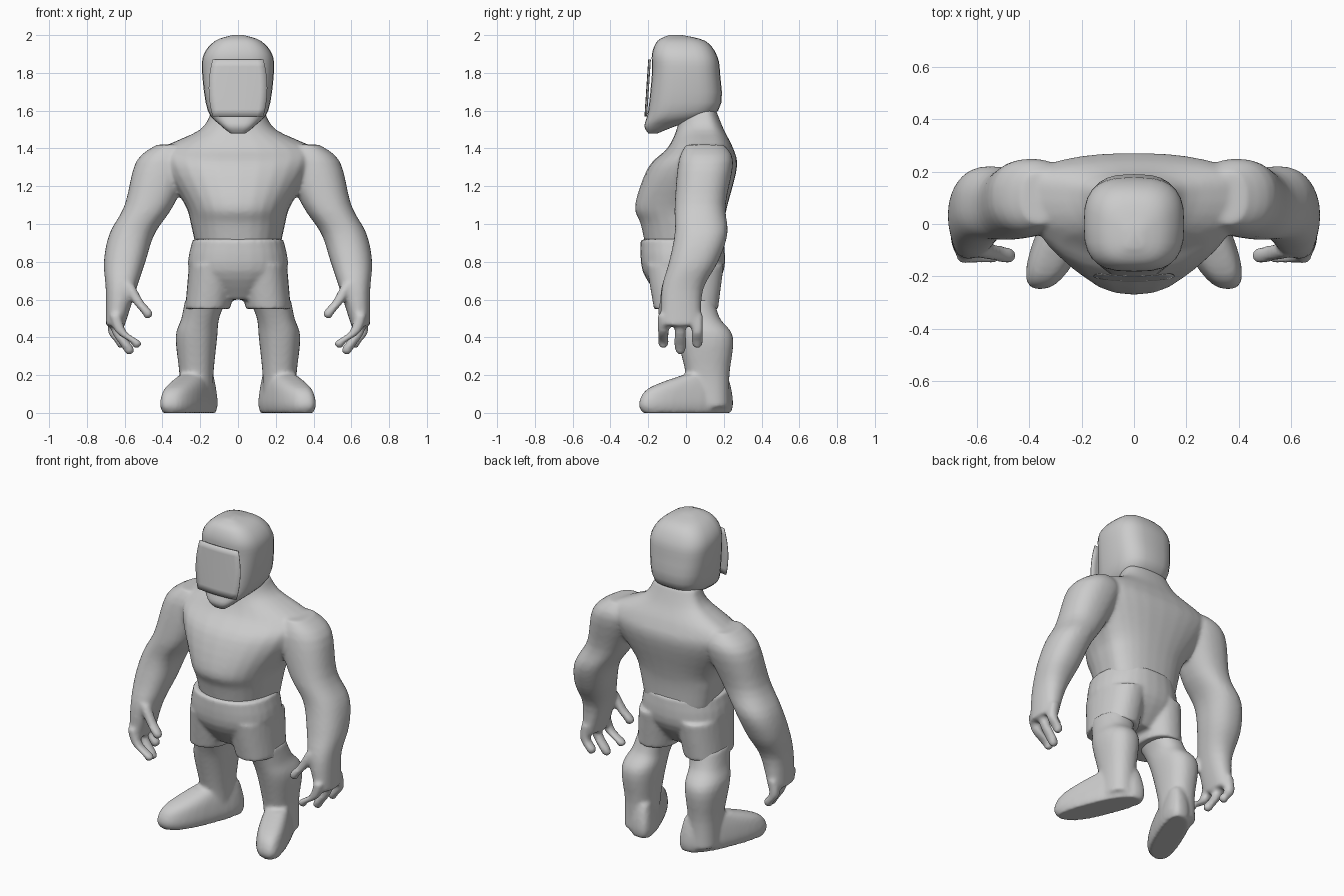
import bpy, bmesh, math

if "Cube" in bpy.data.objects:
    bpy.data.objects.remove(bpy.data.objects["Cube"], do_unlink=True)

grey = bpy.data.materials.new("plain grey")
grey.use_nodes = True
shade = (0.6, 0.6, 0.6, 1)
grey.diffuse_color = shade
grey.node_tree.nodes["Principled BSDF"].inputs["Base Color"].default_value = shade

SEGMENTS = 28
STEPS = 4
LEFT_AND_RIGHT = (1, -1)


def signed_power(value, exponent):
    return math.copysign(abs(value) ** exponent, value)


def smooth_between(before, start, end, after, t):
    """Smooth curve through the points start and end."""
    slope_in = (end - before) / 2
    slope_out = (after - start) / 2
    ease = t * t * (3 - 2 * t)
    return (start + (end - start) * ease
            + slope_in * t * (1 - t) ** 2
            - slope_out * t * t * (1 - t))


def refine(rings):
    """Add smoothly interpolated rings between the given ones."""
    padded = [rings[0], *rings, rings[-1]]
    result = []
    for group in zip(padded, padded[1:], padded[2:], padded[3:]):
        for step in range(STEPS):
            result.append([smooth_between(*values, step / STEPS) for values in zip(*group)])
    result.append(rings[-1])
    return result


def loft(bm, rings, side=1, squareness=2.3, widest=0.5, splay=0):
    """Closed loft of level rings: height, centre, half width, front, back."""
    loops = []
    power = 2 / squareness
    for height, centre, half_width, front, back in refine(rings):
        middle = front + (back - front) * widest
        loop = []
        for i in range(SEGMENTS):
            angle = math.tau * i / SEGMENTS
            across = signed_power(math.cos(angle), power)
            along = signed_power(math.sin(angle), power)
            y = middle + along * (back - middle if along > 0 else middle - front)
            x = centre + half_width * across - splay * (y - 0.1)
            loop.append(bm.verts.new((side * x, y, height)))
        loops.append(loop)
    for lower, upper in zip(loops, loops[1:]):
        for i in range(SEGMENTS):
            j = (i + 1) % SEGMENTS
            bm.faces.new((lower[i], lower[j], upper[j], upper[i]))
    bm.faces.new(loops[0])
    bm.faces.new(loops[-1])


def digit(bm, knuckle, joint, tip, side, radius=0.03):
    """Finger bent at one joint, with a rounded end."""
    rings = [(z, x, radius, y - radius, y + radius) for x, y, z in (knuckle, joint, tip)]
    x, y, z = tip
    small = radius / 2
    rings.append((z - radius, x, small, y - small, y + small))
    loft(bm, rings, side)


def finish(name, bm):
    bmesh.ops.recalc_face_normals(bm, faces=bm.faces)
    mesh = bpy.data.meshes.new(name)
    bm.to_mesh(mesh)
    bm.free()
    part = bpy.data.objects.new(name, mesh)
    bpy.context.collection.objects.link(part)
    mesh.materials.append(grey)
    mesh.shade_smooth()
    return part


def blend(part, softness):
    """Fuse overlapping shells into one skin and soften the joins."""
    fuse = part.modifiers.new("fuse", "REMESH")
    fuse.mode = "VOXEL"
    fuse.voxel_size = 0.012
    fuse.use_smooth_shade = True
    soften = part.modifiers.new("soften", "SMOOTH")
    soften.iterations = softness


# Torso
body = bmesh.new()
loft(body, [(0.86, 0, 0.22, -0.21, 0.19),
            (1, 0, 0.25, -0.24, 0.2),
            (1.1, 0, 0.28, -0.27, 0.22),
            (1.3, 0, 0.4, -0.2, 0.27),
            (1.4, 0, 0.4, -0.1, 0.25),
            (1.5, 0, 0.2, -0.05, 0.2),
            (1.6, 0, 0.14, -0.03, 0.16)], widest=0.7)

# Arms, thumbs and three fingers on each hand
for side in LEFT_AND_RIGHT:
    loft(body, [(1.42, 0.36, 0.07, 0, 0.2),
                (1.33, 0.39, 0.15, -0.04, 0.25),
                (1.1, 0.47, 0.13, -0.06, 0.21),
                (0.95, 0.56, 0.12, -0.06, 0.22),
                (0.8, 0.6, 0.11, -0.09, 0.17),
                (0.65, 0.62, 0.08, -0.13, 0.09),
                (0.46, 0.65, 0.05, -0.13, 0.08)], side)
    digit(body, (0.58, -0.1, 0.68), (0.53, -0.11, 0.59), (0.48, -0.12, 0.53), side)
    for place in (-1, 0, 1):
        y = 0.09 * place - 0.03
        digit(body, (0.65, y, 0.52), (0.64 + place / 50, y, 0.43),
              (0.58 + place / 25, y, 0.34 + abs(place) / 30), side)
blend(finish("upper_body", body), 6)

# Shorts
shorts = bmesh.new()
loft(shorts, [(0.6, 0, 0.12, -0.13, 0.1),
              (0.75, 0, 0.26, -0.23, 0.2),
              (0.92, 0, 0.24, -0.24, 0.2)])
for side in LEFT_AND_RIGHT:
    loft(shorts, [(0.55, 0.16, 0.12, -0.17, 0.17),
                  (0.78, 0.13, 0.13, -0.21, 0.2)], side)
blend(finish("shorts", shorts), 4)

# Legs and feet, toes turned outwards
legs = bmesh.new()
for side in LEFT_AND_RIGHT:
    loft(legs, [(0.6, 0.17, 0.11, -0.12, 0.15),
                (0.5, 0.2, 0.1, -0.08, 0.18),
                (0.4, 0.22, 0.11, -0.05, 0.25),
                (0.2, 0.22, 0.09, 0, 0.23),
                (0.03, 0.22, 0.09, 0.02, 0.23)], side)
    loft(legs, [(0, 0.22, 0.09, -0.23, 0.24),
                (0.05, 0.22, 0.1, -0.25, 0.25),
                (0.13, 0.22, 0.09, -0.2, 0.24),
                (0.2, 0.22, 0.07, -0.02, 0.22)], side, squareness=2.6, splay=0.4)
blend(finish("legs_and_feet", legs), 5)

# Head with jutting chin
head = bmesh.new()
loft(head, [(1.48, 0, 0.04, -0.2, -0.15),
            (1.52, 0, 0.09, -0.22, -0.05),
            (1.6, 0, 0.16, -0.2, 0.17),
            (1.8, 0, 0.19, -0.18, 0.18),
            (1.9, 0, 0.18, -0.18, 0.16),
            (1.97, 0, 0.12, -0.15, 0.1),
            (2, 0, 0.03, -0.09, -0.02)], squareness=2.9)
finish("head", head)

# Thin face plate with bowed sides
plate = bmesh.new()
bmesh.ops.create_grid(plate, x_segments=8, y_segments=8, size=1)
for vert in plate.verts:
    across, up, _ = vert.co
    vert.co.x = across * (0.155 - 0.02 * up * up)
    vert.co.y = 0.01 * (across * across + up) - 0.21
    vert.co.z = 1.72 + 0.15 * up
thickness = finish("face_plate", plate).modifiers.new("thickness", "SOLIDIFY")
thickness.thickness = 0.004
